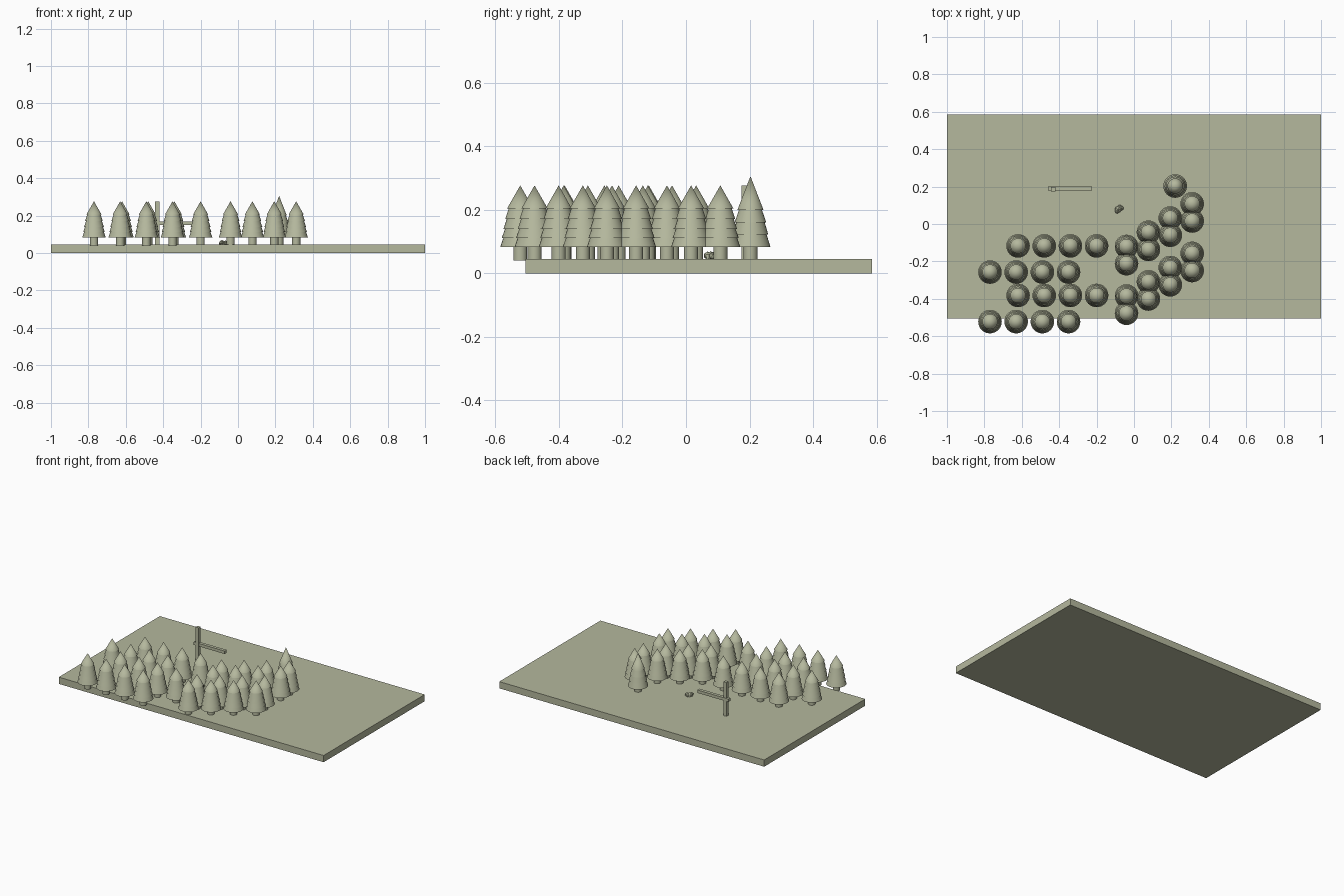
import bpy, bmesh, math
from mathutils import Matrix

if "Cube" in bpy.data.objects:
    bpy.data.objects.remove(bpy.data.objects["Cube"], do_unlink=True)

sage = bpy.data.materials.new("sage_green")
sage.use_nodes = True
colour = (0.46, 0.48, 0.34, 1)
sage.diffuse_color = colour
sage.node_tree.nodes["Principled BSDF"].inputs["Base Color"].default_value = colour


def place(name, mesh, location=(0, 0, 0)):
    obj = bpy.data.objects.new(name, mesh)
    obj.location = location
    bpy.context.collection.objects.link(obj)
    return obj


def finish(name, bm):
    bmesh.ops.recalc_face_normals(bm, faces=bm.faces)
    mesh = bpy.data.meshes.new(name)
    bm.to_mesh(mesh)
    bm.free()
    mesh.materials.append(sage)
    return mesh


def box(name, low, high):
    bm = bmesh.new()
    bmesh.ops.create_cube(bm, size=1)
    for v in bm.verts:
        v.co = [(a + b) / 2 + c * (b - a) for a, b, c in zip(low, high, v.co)]
    return place(name, finish(name, bm))


def lathe(name, profile, steps=32):
    bm = bmesh.new()
    verts = [bm.verts.new((r, 0, z)) for r, z in profile]
    edges = [bm.edges.new(pair) for pair in zip(verts, verts[1:])]
    bmesh.ops.spin(bm, geom=verts + edges, axis=(0, 0, 1), cent=(0, 0, 0),
                   angle=math.tau, steps=steps, use_duplicate=False)
    bmesh.ops.remove_doubles(bm, verts=bm.verts, dist=0.0001)
    return finish(name, bm)


def tree_mesh(name, tiers, tip):
    # Each tier is a skirt that steps inward under the next one
    profile = [(0, tiers[0][1])]
    for (r, z), upper in zip(tiers, tiers[1:]):
        profile += [(r, z), (upper[0] - 0.005, upper[1])]
    profile += [tiers[-1], (0, tip)]
    return lathe(name, profile)


# Ground slab
box("ground", (-1, -0.505, 0), (1, 0.585, 0.046))

# Shared tree parts
foliage = tree_mesh("foliage", [(0.063, 0.083), (0.058, 0.112), (0.053, 0.14),
                                (0.047, 0.172), (0.041, 0.205)], 0.277)
tall_foliage = tree_mesh("tall_foliage", [(0.063, 0.083), (0.056, 0.122),
                                          (0.05, 0.16), (0.041, 0.2)], 0.306)
trunk = lathe("trunk", [(0, 0.04), (0.022, 0.04), (0.022, 0.086), (0, 0.086)])


def plant(x, y, crown=foliage):
    smooth = [place("tree_foliage", crown, (x, y, 0)),
              place("tree_trunk", trunk, (x, y, 0))]
    return smooth


# Forest: two staggered rows and a diagonal of pairs, repeated once further forward
trees = []
for shift in (0, -0.265):
    for i in range(4):
        trees += plant(-0.62 + 0.14 * i, -0.117 + shift)
        trees += plant(-0.77 + 0.14 * i, -0.257 + shift)
        for pair in (0, -0.092):
            trees += plant(-0.04 + 0.117 * i, -0.12 + 0.076 * i + pair + shift)
trees += plant(0.22, 0.203, tall_foliage)

bpy.ops.object.select_all(action="DESELECT")
for obj in (trees[0], trees[1], trees[-2]):
    obj.select_set(True)
bpy.context.view_layer.objects.active = trees[0]
for mesh in (foliage, tall_foliage, trunk):
    mesh.shade_smooth()
    mesh.set_sharp_from_angle(angle=math.radians(30))

# Signpost with its crossing arm
box("sign_post", (-0.443, 0.175, 0.04), (-0.42, 0.197, 0.277))
box("sign_arm", (-0.46, 0.178, 0.15), (-0.225, 0.2, 0.17))

# Little heap of stones
bm = bmesh.new()
for x, y, z, r in ((-0.085, 0.078, 0.05, 0.02), (-0.068, 0.085, 0.054, 0.014),
                   (-0.09, 0.068, 0.056, 0.013), (-0.076, 0.092, 0.05, 0.012)):
    bmesh.ops.create_icosphere(bm, subdivisions=1, radius=r,
                               matrix=Matrix.Translation((x, y, z)))
place("stones", finish("stones", bm))
